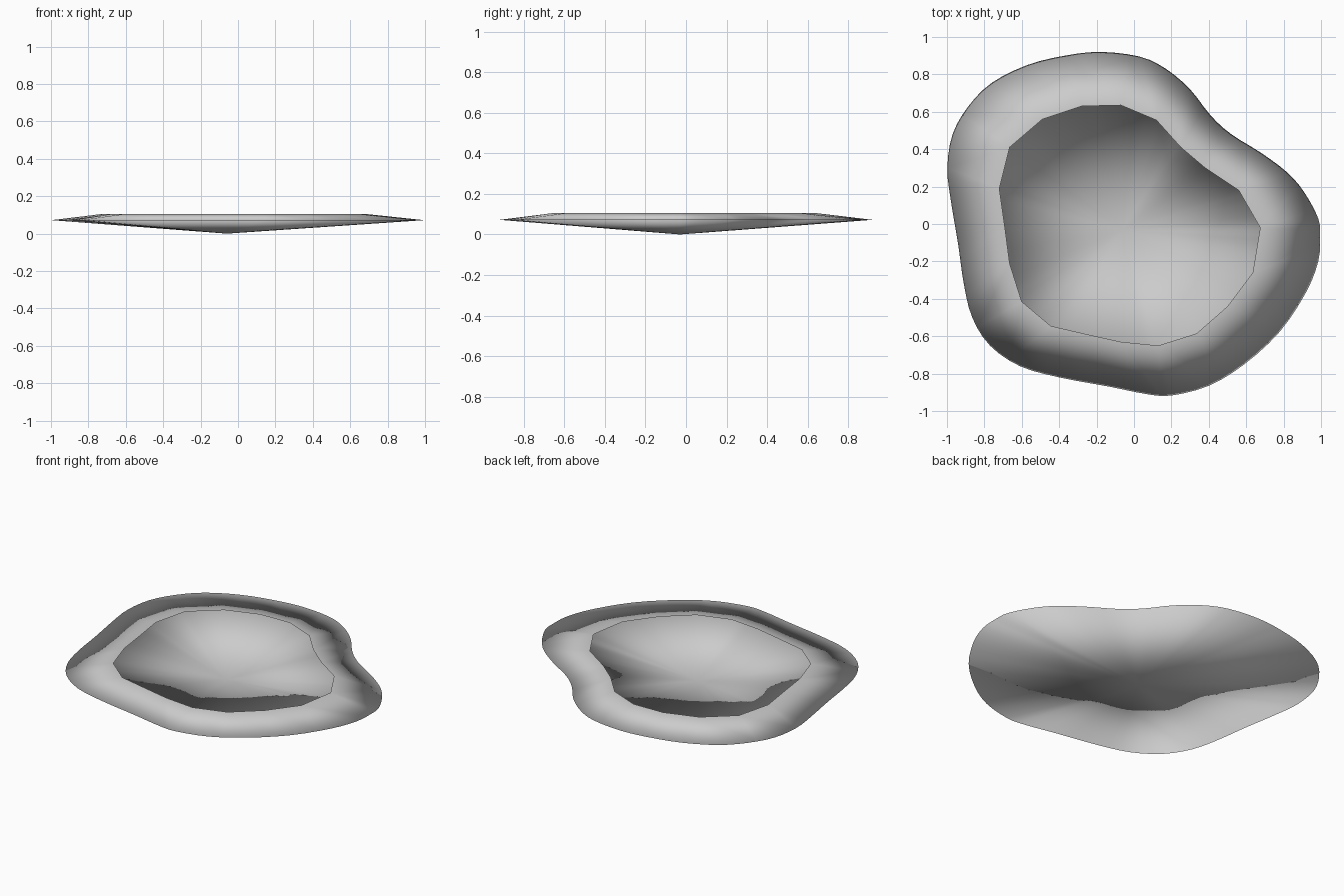
import bpy
import bmesh
import math

if "Cube" in bpy.data.objects:
    bpy.data.objects.remove(bpy.data.objects["Cube"])

EDGE_Z, LIP_Z = 0.072, 0.106
APEX = (-0.06, -0.03, 0.0)

# Outline control points, counter-clockwise from +x
OUTER = [(.995, -.07), (.985, .03), (.91, .17), (.82, .275), (.68, .38), (.52, .48),
         (.41, .58), (.30, .72), (.17, .83), (.03, .895), (-.18, .92), (-.37, .90),
         (-.57, .85), (-.76, .755), (-.885, .63), (-.97, .48), (-.998, .30), (-.98, .13),
         (-.94, -.11), (-.91, -.32), (-.865, -.50), (-.77, -.65), (-.61, -.76),
         (-.40, -.82), (-.13, -.87), (.07, -.91), (.20, -.917), (.40, -.865),
         (.59, -.75), (.78, -.575), (.92, -.365), (.985, -.20)]

# Coarse opening in the top
INNER = [(.675, -.02), (.56, .18), (.38, .30), (.25, .41), (.12, .555), (-.07, .635),
         (-.28, .63), (-.49, .56), (-.665, .41), (-.72, .19), (-.69, -.02), (-.665, -.21),
         (-.60, -.415), (-.445, -.545), (-.25, -.59), (-.07, -.63), (.13, -.65),
         (.335, -.585), (.50, -.44), (.635, -.26)]


def smooth_loop(pts, steps):
    """Closed Catmull-Rom curve through the points."""
    out, n = [], len(pts)
    for i in range(n):
        p0, p1, p2, p3 = (pts[(i + k) % n] for k in (-1, 0, 1, 2))
        for s in range(steps):
            t = s / steps
            out.append(tuple(
                0.5 * (2 * b + (c - a) * t + (2 * a - 5 * b + 4 * c - d) * t * t
                       + (3 * b - a - 3 * c + d) * t ** 3)
                for a, b, c, d in zip(p0, p1, p2, p3)))
    return out


def turn(v):
    """Angle around the centre, measured from just below the +x axis."""
    return (math.atan2(v.co.y, v.co.x) + 0.1) % math.tau


def zip_loops(bm, a, b):
    """Triangulated strip between two loops with different vertex counts."""
    i = j = 0
    while i < len(a) or j < len(b):
        next_a = turn(a[i + 1]) if i + 1 < len(a) else math.tau + (i >= len(a))
        next_b = turn(b[j + 1]) if j + 1 < len(b) else math.tau + (j >= len(b))
        va, vb = a[i % len(a)], b[j % len(b)]
        if next_a <= next_b:
            i += 1
            bm.faces.new((va, a[i % len(a)], vb))
        else:
            j += 1
            bm.faces.new((va, b[j % len(b)], vb))


bm = bmesh.new()
outer = [bm.verts.new((x, y, EDGE_Z)) for x, y in smooth_loop(OUTER, 3)]
inner = [bm.verts.new((x, y, LIP_Z)) for x, y in INNER]
apex = bm.verts.new(APEX)

# Raised lip around the opening
zip_loops(bm, outer, inner)

# Shallow basin sheet, visible from inside and below
for k, v in enumerate(outer):
    bm.faces.new((outer[(k + 1) % len(outer)], v, apex))

for f in bm.faces:
    f.smooth = True

mesh = bpy.data.meshes.new("basin")
bm.to_mesh(mesh)
bm.free()
basin = bpy.data.objects.new("basin", mesh)
bpy.context.collection.objects.link(basin)

grey = bpy.data.materials.new("plain grey")
grey.diffuse_color = (0.6, 0.6, 0.6, 1.0)
grey.use_nodes = True
grey.node_tree.nodes["Principled BSDF"].inputs["Base Color"].default_value = grey.diffuse_color
mesh.materials.append(grey)
